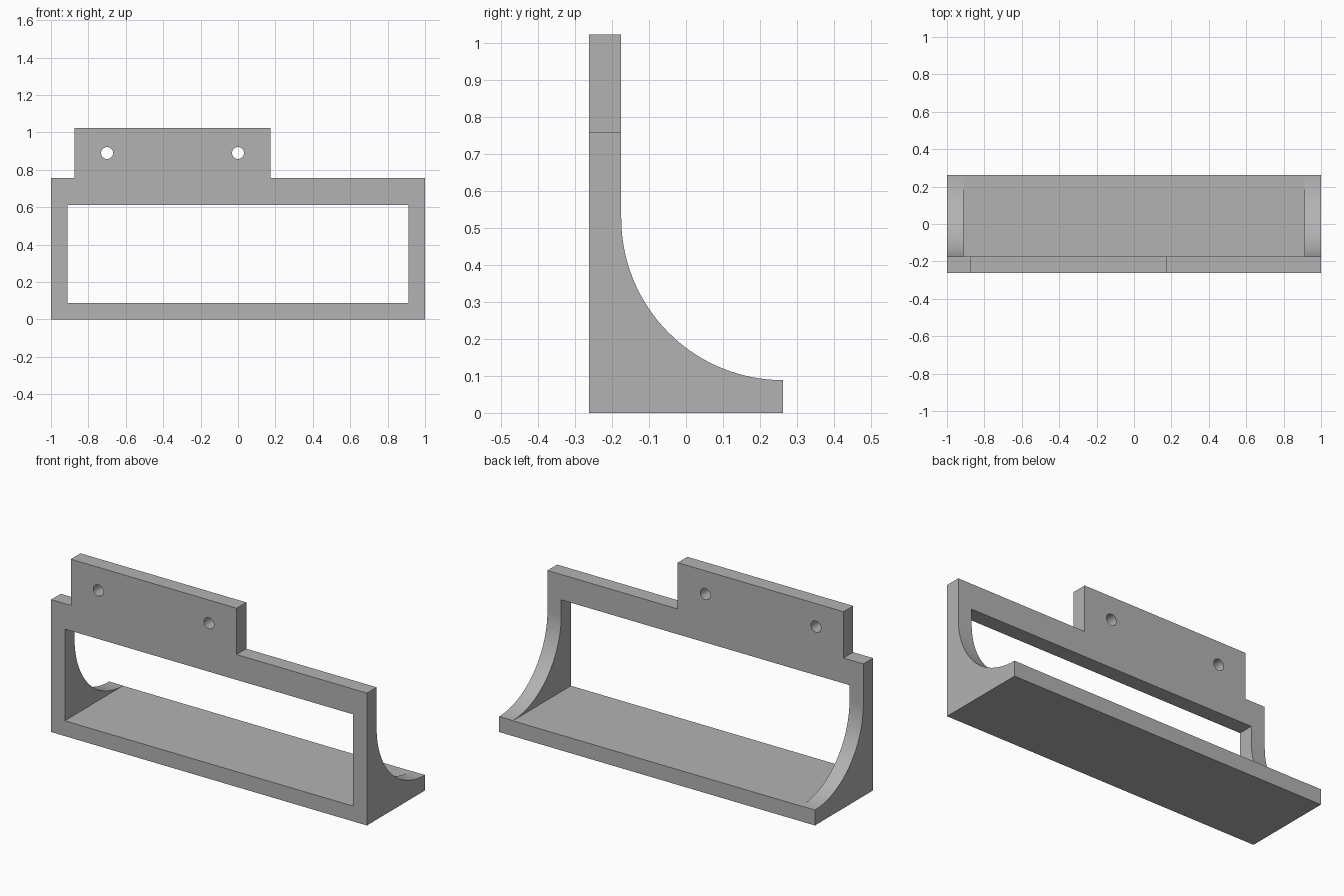
import bpy, bmesh, math
from mathutils import Vector

cube = bpy.data.objects.get("Cube")
if cube:
    bpy.data.objects.remove(cube, do_unlink=True)

GREY = (0.45, 0.45, 0.45, 1.0)
mat = bpy.data.materials.new("plain grey")
mat.use_nodes = True
mat.diffuse_color = GREY
mat.node_tree.nodes["Principled BSDF"].inputs["Base Color"].default_value = GREY

DEPTH = 0.2625        # half depth
PLATE_BACK = -0.175   # rear face of the upright plate
FLOOR = 0.0875
WIN_X, WIN_TOP = 0.9125, 0.6125


def prism(name, points, axis, half):
    """Extrude a closed outline along x or y, centred on the origin."""
    def place(u, v, w):
        return Vector((w, u, v)) if axis == "x" else Vector((u, w, v))
    bm = bmesh.new()
    face = bm.faces.new([bm.verts.new(place(u, v, -half)) for u, v in points])
    new = bmesh.ops.extrude_face_region(bm, geom=[face])["geom"]
    bmesh.ops.translate(bm, vec=place(0, 0, 2 * half),
                        verts=[g for g in new if isinstance(g, bmesh.types.BMVert)])
    bmesh.ops.recalc_face_normals(bm, faces=bm.faces)
    mesh = bpy.data.meshes.new(name)
    bm.to_mesh(mesh)
    bm.free()
    mesh.materials.append(mat)
    obj = bpy.data.objects.new(name, mesh)
    bpy.context.collection.objects.link(obj)
    return obj


def arc(cx, cz, r, start, end, steps):
    angles = [math.radians(start + (end - start) * i / steps) for i in range(steps + 1)]
    return [(cx + r * math.cos(a), cz + r * math.sin(a)) for a in angles]


# Side profile: upright plate sweeping down into the floor
radius = DEPTH - PLATE_BACK
sweep = arc(DEPTH, FLOOR + radius + 0.001, radius, 180, 270, 48)
body = prism("shelf_bracket",
             [(-DEPTH, 0), (-DEPTH, 1.2), (PLATE_BACK, 1.2)] + sweep + [(DEPTH, 0)],
             "x", 1.2)

# Front outline with the offset mounting tab
outline = prism("front_outline",
                [(-1, -0.2), (1, -0.2), (1, 0.7575), (0.175, 0.7575), (0.175, 1.0225),
                 (-0.875, 1.0225), (-0.875, 0.7575), (-1, 0.7575)], "y", 0.5)

# Window opening and screw holes
window = prism("window_cutter", [(-WIN_X, FLOOR), (WIN_X, FLOOR),
                                 (WIN_X, WIN_TOP), (-WIN_X, WIN_TOP)], "y", 0.6)
holes = [prism("hole_cutter", arc(x, 0.89, 0.032, 0, 360, 32)[:-1], "y", 0.6)
         for x in (-0.70, 0.0)]

cutters = [(outline, "INTERSECT"), (window, "DIFFERENCE")] + [(h, "DIFFERENCE") for h in holes]
for cutter, operation in cutters:
    mod = body.modifiers.new(cutter.name, "BOOLEAN")
    mod.object, mod.operation, mod.solver = cutter, operation, "EXACT"

# Apply the cuts and remove the helpers
bpy.ops.object.select_all(action="DESELECT")
body.select_set(True)
bpy.context.view_layer.objects.active = body
for mod in list(body.modifiers):
    bpy.ops.object.modifier_apply(modifier=mod.name)
for cutter, _ in cutters:
    bpy.data.objects.remove(cutter, do_unlink=True)

bpy.ops.object.shade_smooth_by_angle(angle=math.radians(30))
